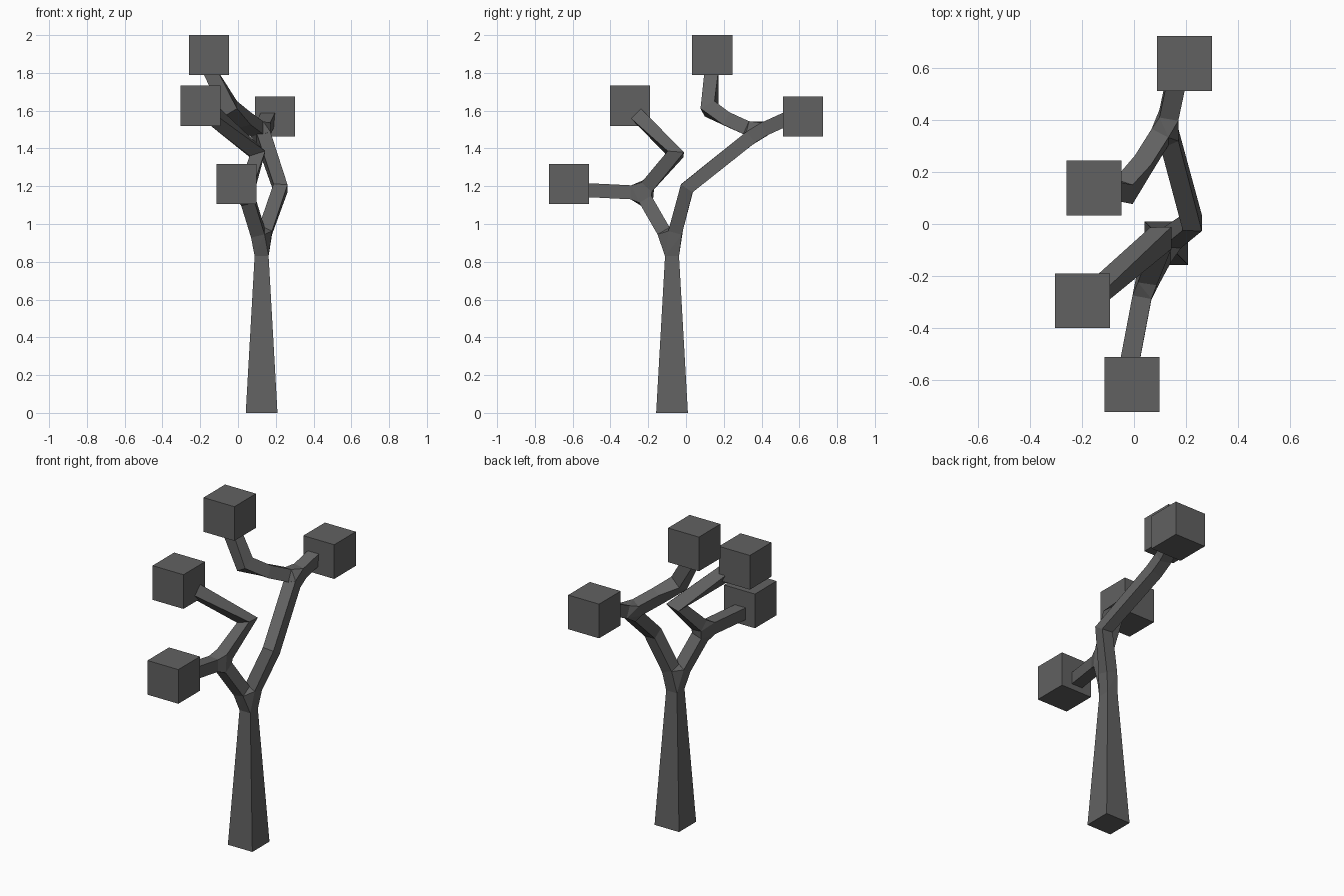
import bpy, bmesh
from mathutils import Vector as V

if "Cube" in bpy.data.objects:
    bpy.data.objects.remove(bpy.data.objects["Cube"])

R = 0.037  # half width of a branch


def ring(bm, c, direction, half):
    # square cross-section perpendicular to the branch
    t = direction.normalized()
    x = V((1, 0, 0))
    x = (x - t * x.dot(t)).normalized()
    y = t.cross(x)
    return [bm.verts.new(c + x * half * a + y * half * b)
            for a, b in ((-1, -1), (1, -1), (1, 1), (-1, 1))]


def tube(bm, pts, halves=None, cap_start=False, cap_end=False):
    # square tube along a path; returns its first and last ring
    pts = [V(p) for p in pts]
    halves = halves or [R] * len(pts)
    segs = [(b - a).normalized() for a, b in zip(pts, pts[1:])]
    rings = []
    for i, p in enumerate(pts):
        d = segs[max(i - 1, 0)] + segs[min(i, len(segs) - 1)]
        rings.append(ring(bm, p, d, halves[i]))
    for a, b in zip(rings, rings[1:]):
        for k in range(4):
            n = (k + 1) % 4
            bm.faces.new((a[k], a[n], b[n], b[k]))
    if cap_start:
        bm.faces.new(rings[0][::-1])
    if cap_end:
        bm.faces.new(rings[-1])
    return rings[0], rings[-1]


def fork(bm, *rings):
    # convex joint between three ring ends, left open where the tubes attach
    tmp = bmesh.new()
    owner = {}
    for i, r in enumerate(rings):
        for v in r:
            owner[tmp.verts.new(v.co)] = (i, v)
    bmesh.ops.convex_hull(tmp, input=tmp.verts[:])
    for f in tmp.faces:
        if len({owner[v][0] for v in f.verts}) > 1:
            bm.faces.new([owner[v][1] for v in f.verts])
    tmp.free()


def toward(a, b, d=0.05):
    a, b = V(a), V(b)
    return a + (b - a).normalized() * d


# dark grey finish
dark = bpy.data.materials.new("dark_grey")
dark.diffuse_color = (0.12, 0.12, 0.12, 1)
dark.use_nodes = True
dark.node_tree.nodes["Principled BSDF"].inputs["Base Color"].default_value = dark.diffuse_color

low = (0.04, -0.235, 1.165)      # lower fork
high = (0.125, 0.375, 1.485)     # upper fork
left0 = (0.105, -0.114, 0.955)
right0 = (0.145, -0.055, 0.965)
knee = (0.103, -0.055, 1.37)
elbow = (0.225, 0.005, 1.19)
mid = (0.035, 0.23, 1.55)
tip_a = (-0.155, 0.137, 1.82)
tip_b = (-0.125, -0.25, 1.57)
tip_c = (0.16, 0.54, 1.56)
tip_d = (-0.018, -0.54, 1.18)

bm = bmesh.new()
# trunk
_, trunk = tube(bm, [(0.125, -0.074, 0), (0.125, -0.074, 0.83)], [0.084, 0.037], cap_start=True)
# main limbs
l0, l1 = tube(bm, [left0, toward(low, left0)])
r0, r1 = tube(bm, [right0, elbow, toward(high, elbow)])
# twigs ending inside the leaf blocks
d0, _ = tube(bm, [toward(low, tip_d), tip_d], cap_end=True)
b0, _ = tube(bm, [toward(low, knee), knee, tip_b], [R, 0.043, R], cap_end=True)
c0, _ = tube(bm, [toward(high, tip_c), tip_c], cap_end=True)
a0, _ = tube(bm, [toward(high, mid), mid, (-0.04, 0.125, 1.61), tip_a],
             [R, R, 0.042, R], cap_end=True)
# joints
fork(bm, trunk, l0, r0)
fork(bm, l1, d0, b0)
fork(bm, r1, c0, a0)
bmesh.ops.recalc_face_normals(bm, faces=bm.faces[:])
me = bpy.data.meshes.new("trunk_and_branches")
bm.to_mesh(me)
bm.free()
me.materials.append(dark)
bpy.context.collection.objects.link(bpy.data.objects.new("trunk_and_branches", me))

# cubic leaf blocks
for i, c in enumerate([(-0.154, 0.139, 1.894), (-0.199, -0.296, 1.626),
                       (0.195, 0.619, 1.568), (-0.008, -0.619, 1.212)]):
    bpy.ops.mesh.primitive_cube_add(size=0.212, location=c)
    bpy.context.object.name = f"leaf_block_{i + 1}"
    bpy.context.object.data.materials.append(dark)
